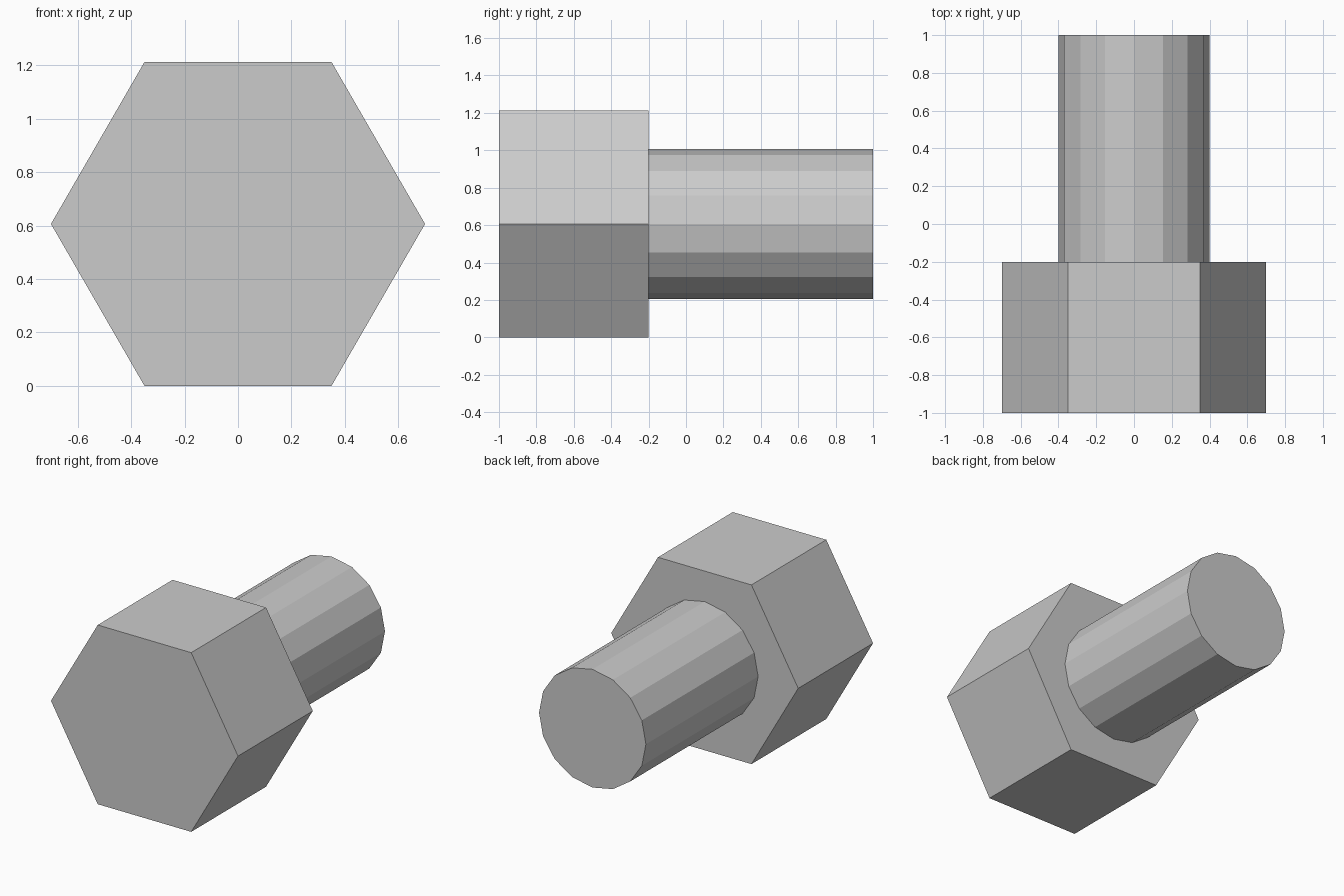
import bpy, math

if "Cube" in bpy.data.objects:
    bpy.data.objects.remove(bpy.data.objects["Cube"])

steel = bpy.data.materials.new("steel_grey")
steel.diffuse_color = (0.6, 0.6, 0.6, 1)
steel.use_nodes = True
steel.node_tree.nodes["Principled BSDF"].inputs["Base Color"].default_value = steel.diffuse_color

R = 0.70                       # head corner radius
AXIS_Z = R * math.sqrt(3) / 2  # bolt axis height, head rests on a flat


def prism(name, sides, radius, y0, y1):
    """Flat-sided prism along y with a corner at +x."""
    bpy.ops.mesh.primitive_cylinder_add(vertices=sides, radius=radius, depth=y1 - y0)
    ob = bpy.context.object
    ob.name = name
    # put a corner on the x axis, then lay the prism along y
    for v in ob.data.vertices:
        x, y, z = v.co
        v.co = (y, z + (y0 + y1) / 2, x + AXIS_Z)
    ob.data.flip_normals()
    bpy.ops.object.mode_set(mode='EDIT')
    bpy.ops.mesh.select_all(action='SELECT')
    bpy.ops.mesh.normals_make_consistent(inside=False)
    bpy.ops.object.mode_set(mode='OBJECT')
    ob.data.materials.append(steel)
    return ob


# Hexagonal head at the front, sixteen-sided shank behind it
prism("hex_head", 6, R, -1.0, -0.2)
prism("shank", 16, 0.40, -0.2, 1.0)
